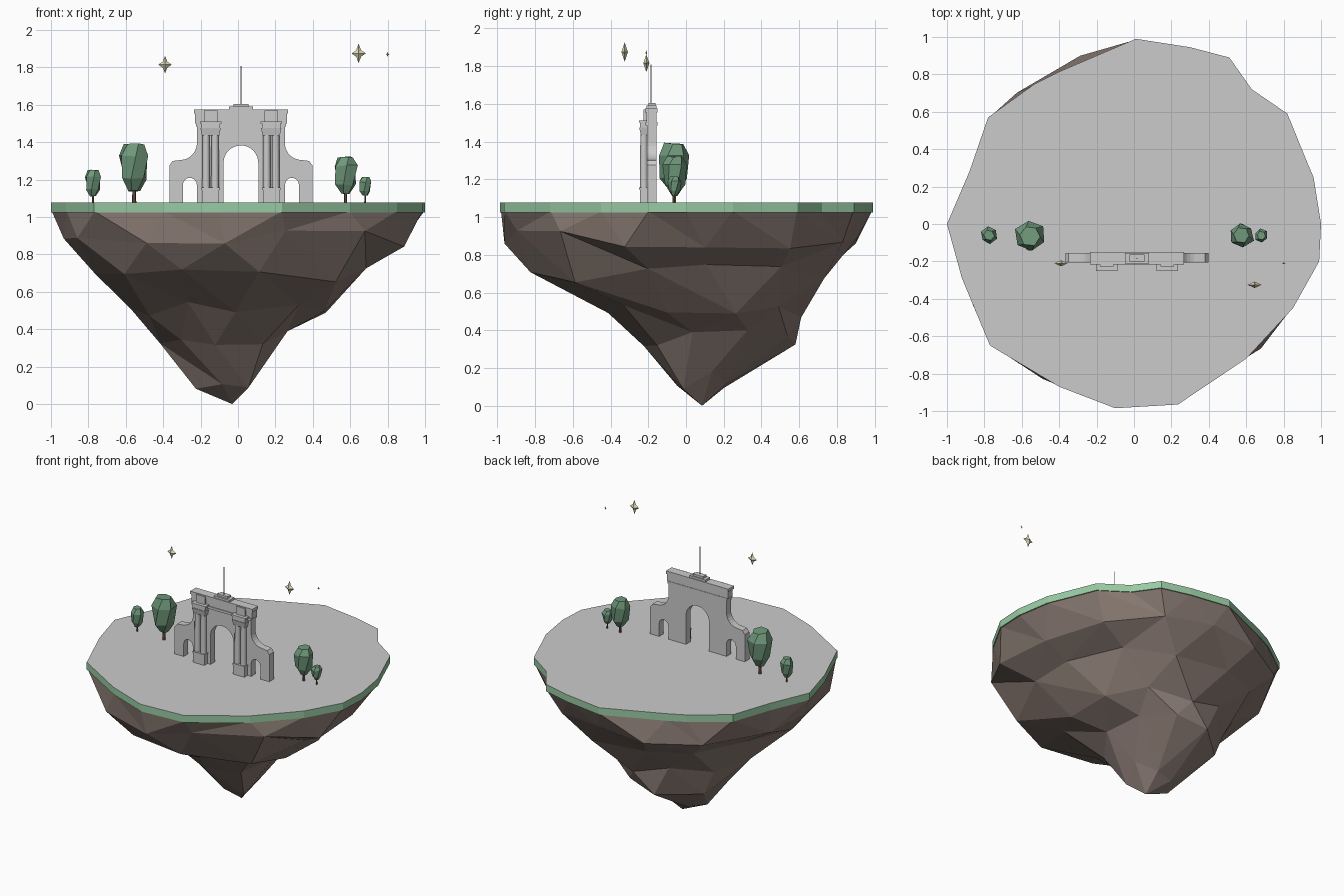
import bpy, bmesh, random
from math import sin, cos, pi, atan2
from mathutils import Vector

if "Cube" in bpy.data.objects:
    bpy.data.objects.remove(bpy.data.objects["Cube"])

random.seed(7)
GX, GROUND = 0.0155, 1.077          # gate centre line, ground height


def material(name, rgb):
    m = bpy.data.materials.new(name)
    m.diffuse_color = (*rgb, 1)
    m.use_nodes = True
    m.node_tree.nodes["Principled BSDF"].inputs["Base Color"].default_value = m.diffuse_color
    return m


ROCK = material("rock", (0.25, 0.195, 0.17))
GRASS = material("grass", (0.32, 0.60, 0.37))
LEAF = material("leaf", (0.16, 0.32, 0.20))
BARK = material("bark", (0.17, 0.10, 0.07))
GLOW = material("glow", (0.75, 0.70, 0.48))


def mesh(name, verts, faces, mat=None):
    me = bpy.data.meshes.new(name)
    me.from_pydata([tuple(v) for v in verts], [], faces)
    bm = bmesh.new()
    bm.from_mesh(me)
    bmesh.ops.recalc_face_normals(bm, faces=bm.faces)
    bm.to_mesh(me)
    bm.free()
    ob = bpy.data.objects.new(name, me)
    bpy.context.collection.objects.link(ob)
    if mat:
        me.materials.append(mat)
    return ob


def loft(name, rings, mat=None):
    """Stack of equal-count rings, capped at both ends."""
    n = len(rings[0])
    faces = [tuple(range(n)), tuple(range((len(rings) - 1) * n, len(rings) * n))]
    for k in range(len(rings) - 1):
        for i in range(n):
            j = (i + 1) % n
            faces.append((k * n + i, k * n + j, k * n + n + j, k * n + n + i))
    return mesh(name, [v for r in rings for v in r], faces, mat)


def box(name, x0, x1, y0, y1, z0, z1, flare=0):
    """Box whose top may flare outwards at the sides and front."""
    def ring(z, f):
        return [(x0 - f, y0 - f, z), (x1 + f, y0 - f, z), (x1 + f, y1, z), (x0 - f, y1, z)]
    return loft(name, [ring(z0, 0), ring(z1, flare)])


def lathe(name, x, y, profile, sides, mat=None, wobble=0):
    rings = []
    for k, (r, z) in enumerate(profile):
        ring = []
        for i in range(sides):
            a = 2 * pi * (i + 0.3 * k * (wobble > 0)) / sides
            q = r * (1 + random.uniform(-wobble, wobble))
            ring.append((x + q * cos(a), y + q * sin(a), z + random.uniform(-wobble, wobble) * r))
        rings.append(ring)
    return loft(name, rings, mat)


# Island rim and flat ground
outline = [(.01, .99), (.3, .945), (.51, .89), (.63, .72), (.82, .59), (.93, .32), (.96, .25),
           (1, 0), (.99, -.2), (.85, -.45), (.6, -.72), (.235, -.965), (-.1, -.985), (-.4, -.87),
           (-.77, -.65), (-.92, -.29), (-1, 0), (-.88, .28), (-.78, .57), (-.53, .75), (-.41, .81)]
n = len(outline)
mesh("grass_rim", [(x, y, z) for z in (1.025, GROUND) for x, y in outline],
     [tuple(range(n))] + [(i, (i + 1) % n, n + (i + 1) % n, n + i) for i in range(n)], GRASS)
mesh("ground_top", [(x, y, GROUND) for x, y in outline], [tuple(range(n))])

# Faceted rock: rings of (z, xmin, xmax, ymin, ymax, count, bulge) zipped with triangles
levels = [(.88, -.93, .89, -.92, .94, 14, .8), (.70, -.72, .69, -.80, .77, 12, 1),
          (.50, -.57, .51, -.42, .61, 11, .4), (.36, -.44, .27, -.24, .58, 9, 0),
          (.13, -.23, .11, -.05, .22, 6, 0)]
quadrant = {(False, False): .10, (True, False): .05, (False, True): .0, (True, True): .0}
rings = [[(((pi / 2 - atan2(y, x)) / (2 * pi)) % 1, Vector((x * .995, y * .995, 1.03))) for x, y in outline]]
for k, (z, xa, xb, ya, yb, c, bulge) in enumerate(levels):
    ring = []
    for i in range(c):
        t = (i + (.3, .6)[k % 2] + random.uniform(-.2, .2)) / c
        a = pi / 2 - 2 * pi * t
        r = random.uniform(.96, 1.05)
        r *= 1 + bulge * abs(sin(2 * a)) * quadrant[cos(a) > 0, sin(a) > 0]
        ring.append((t, Vector(((xa + xb) / 2 + r * cos(a) * (xb - xa) / 2,
                                (ya + yb) / 2 + r * sin(a) * (yb - ya) / 2,
                                z + random.uniform(-.05, .05)))))
    rings.append(ring)
verts, faces, starts = [], [], []
for r in rings:
    starts.append(len(verts))
    verts += [p for _, p in r]
for k in range(len(rings) - 1):
    A, B, sa, sb = rings[k], rings[k + 1], starts[k], starts[k + 1]
    na, nb, i, j = len(A), len(B), 0, 0
    while i < na or j < nb:
        ta = A[(i + 1) % na][0] + (i + 1) // na
        tb = B[(j + 1) % nb][0] + (j + 1) // nb
        if i < na and (j >= nb or ta < tb):
            faces.append((sa + i % na, sa + (i + 1) % na, sb + j % nb))
            i += 1
        else:
            faces.append((sa + i % na, sb + (j + 1) % nb, sb + j % nb))
            j += 1
last = len(rings[-1])
verts.append(Vector((-.03, .085, 0)))
faces += [(starts[-1] + i, starts[-1] + (i + 1) % last, len(verts) - 1) for i in range(last)]
mesh("rock_base", verts, faces, ROCK)


# Gate wall: mirrored half profile with one main and two small arches
def arc(cx, cz, r, a0, a1, steps):
    return [(cx + r * cos(a0 + (a1 - a0) * s / steps), cz + r * sin(a0 + (a1 - a0) * s / steps))
            for s in range(steps + 1)]


half = arc(0, 1.29, .093, pi / 2, 0, 8) + [(.093, GROUND), (.236, GROUND)]
half += arc(.273, 1.173, .037, pi, 0, 8) + [(.31, GROUND), (.383, GROUND), (.383, 1.275), (.365, 1.3)]
half += arc(.325, 1.395, .09, -pi / 2, -pi, 7) + [(.235, 1.5)]
profile = half + [(-u, z) for u, z in reversed(half[1:])]
loft("gate_wall", [[(GX + u, y, z) for u, z in profile] for y in (-.207, -.155)])

# Attic, cornices, top steps and pole
box("attic", GX - .246, GX + .246, -.21, -.155, 1.5, 1.56)
box("lower_cornice", GX - .24, GX + .24, -.215, -.152, 1.485, 1.503)
box("upper_cornice", GX - .252, GX + .252, -.216, -.15, 1.553, 1.575)
box("top_step", GX - .064, GX + .064, -.21, -.155, 1.573, 1.59)
box("top_block", GX - .04, GX + .04, -.2, -.162, 1.59, 1.605)
lathe("pole", GX, -.185, [(.003, 1.6), (.003, 1.807)], 6)

# Column bays on each side of the main arch
for s, side in ((-1, "left"), (1, "right")):
    c = GX + s * .162
    box(side + "_pedestal", c - .045, c + .045, -.245, -.2, GROUND, 1.145)
    box(side + "_pedestal_cap", c - .049, c + .049, -.248, -.2, 1.145, 1.157)
    for i, d in enumerate((-.024, .024)):
        col = lathe(f"{side}_column_{i + 1}", c + d, -.223, [(.021, 1.155), (.019, 1.44)], 12)
        bpy.context.view_layer.objects.active = col
        col.select_set(True)
        bpy.ops.object.shade_smooth_by_angle(angle=.7)
        col.select_set(False)
    box(side + "_capital", c - .046, c + .046, -.24, -.2, 1.435, 1.475, .008)
    box(side + "_entablature", c - .05, c + .05, -.244, -.2, 1.475, 1.5)
    box(side + "_bay_cornice", c - .057, c + .057, -.25, -.2, 1.5, 1.512)
    box(side + "_attic_pier", c - .036, c + .036, -.226, -.2, 1.512, 1.57)

# Trees: (x, y, radius, foliage bottom, foliage top)
trees = [(-.555, -.063, .092, 1.14, 1.395), (-.775, -.06, .047, 1.112, 1.255),
         (.575, -.06, .069, 1.125, 1.325), (.68, -.062, .037, 1.115, 1.215)]
for k, (x, y, r, z0, z1) in enumerate(trees, 1):
    h = z1 - z0
    lathe(f"trunk_{k}", x, y, [(.11 * r + .001, GROUND), (.09 * r + .001, z0 + .2 * h)], 6, BARK)
    lathe(f"foliage_{k}", x, y, [(.35 * r, z0), (.78 * r, z0 + .25 * h), (.97 * r, z0 + .74 * h),
                                 (.6 * r, z1 - .02 * h)], 6, LEAF, .1)

# Four-pointed sparkles: (x, y, z, half width, half height)
sparkles = [(-.39, -.21, 1.815, .036, .047), (.645, -.325, 1.875, .038, .052), (.8, -.21, 1.87, .01, .013)]
for k, (x, y, z, w, h) in enumerate(sparkles, 1):
    pts = []
    for i in range(8):
        q = .48 if i % 2 else 1
        pts.append((x + q * w * cos(i * pi / 4), y, z + q * h * sin(i * pi / 4)))
    pts += [(x, y - .45 * w, z), (x, y + .45 * w, z)]
    mesh(f"sparkle_{k}", pts, [(i, (i + 1) % 8, t) for i in range(8) for t in (8, 9)], GLOW)
